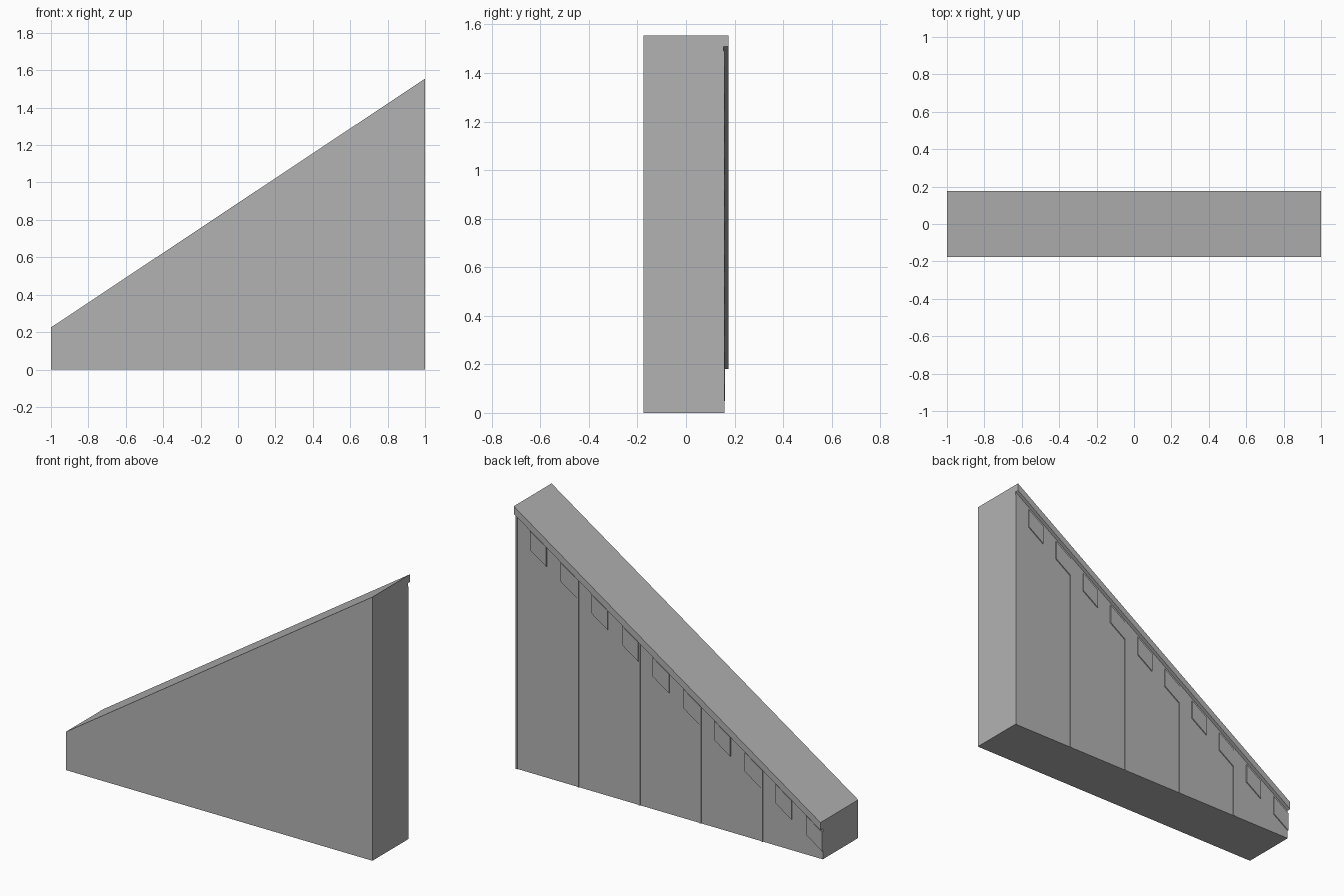
import bpy, bmesh

if "Cube" in bpy.data.objects:
    bpy.data.objects.remove(bpy.data.objects["Cube"])

SLOPE = (1.555 - 0.225) / 2.0


def top(x):
    """Height of the sloping top at x."""
    return 0.225 + SLOPE * (x + 1.0)


grey = bpy.data.materials.new("concrete_grey")
grey.diffuse_color = (0.45, 0.45, 0.45, 1)
grey.use_nodes = True
grey.node_tree.nodes["Principled BSDF"].inputs["Base Color"].default_value = grey.diffuse_color


def slab(name, x0, x1, y0, y1, drop_top, drop_bottom=None):
    """Four-sided xz profile following the slope, extruded in y.
    Without drop_bottom it reaches the ground."""
    def low(x):
        return 0.0 if drop_bottom is None else top(x) - drop_bottom
    prof = [(x0, low(x0)), (x1, low(x1)),
            (x1, top(x1) - drop_top), (x0, top(x0) - drop_top)]
    bm = bmesh.new()
    face = bm.faces.new([bm.verts.new((x, y0, z)) for x, z in prof])
    ext = bmesh.ops.extrude_face_region(bm, geom=[face])
    verts = [v for v in ext["geom"] if isinstance(v, bmesh.types.BMVert)]
    bmesh.ops.translate(bm, verts=verts, vec=(0, y1 - y0, 0))
    bmesh.ops.recalc_face_normals(bm, faces=bm.faces)
    me = bpy.data.meshes.new(name)
    bm.to_mesh(me)
    bm.free()
    me.materials.append(grey)
    ob = bpy.data.objects.new(name, me)
    bpy.context.collection.objects.link(ob)
    return ob


FRONT, WALL, SEAM, BLOCK, LIP = -0.176, 0.154, 0.158, 0.160, 0.176

# Main sloping wall and the overhanging lip along its back edge
slab("wall", -1, 1, FRONT, WALL, 0)
slab("lip", -1, 1, WALL, LIP, 0, 0.045)

# Thin raised vertical ribs on the back
for i in range(5):
    x = -0.6 + 0.4 * i
    slab("rib", x - 0.01, x, WALL, SEAM, 0.065)

# Small slanted blocks under the lip
for i in range(10):
    x = -1 + 0.2 * i
    slab("block", x, x + 0.105, WALL, BLOCK, 0.064, 0.176)
